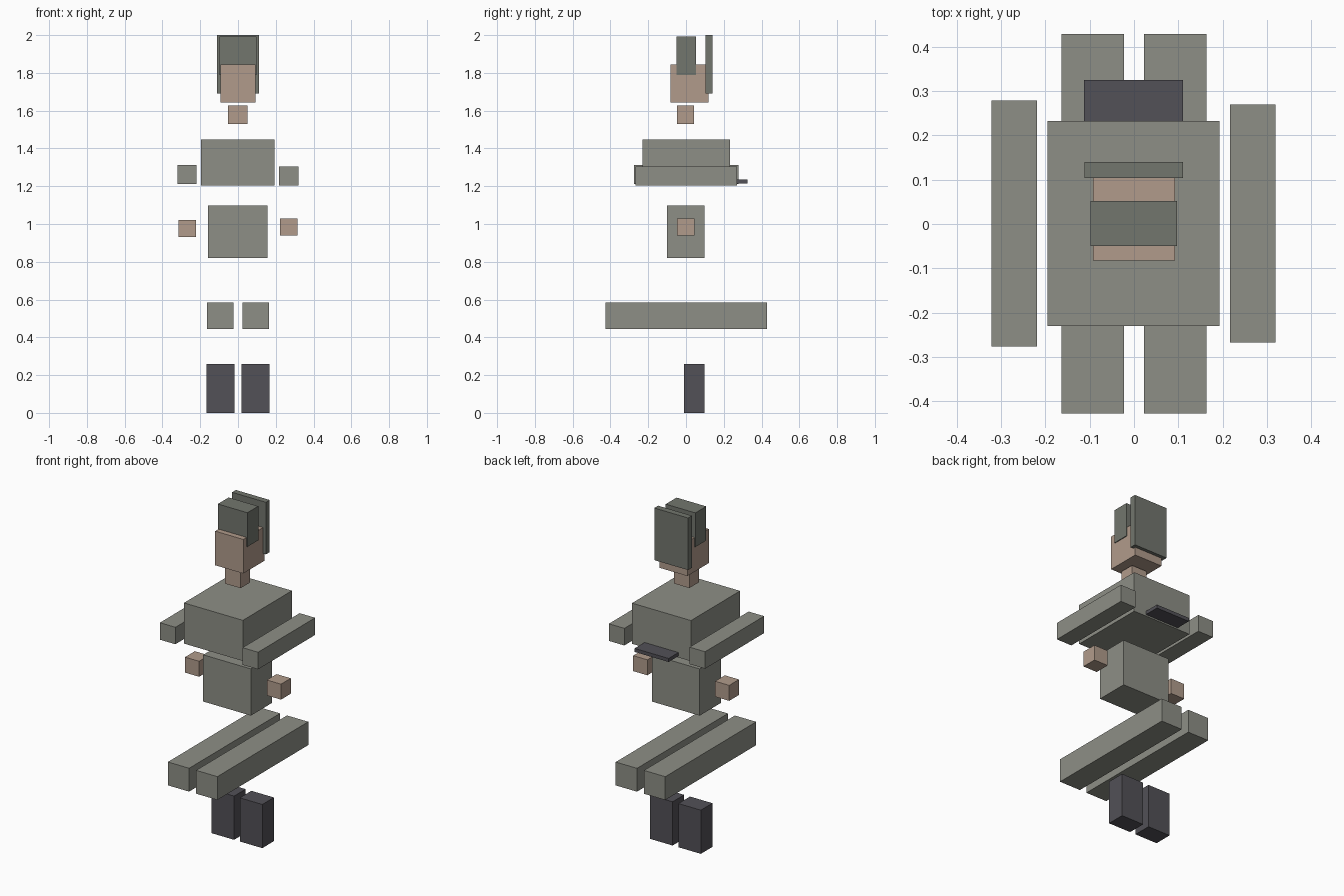
import bpy

if "Cube" in bpy.data.objects:
    bpy.data.objects.remove(bpy.data.objects["Cube"])


def material(name, rgb):
    m = bpy.data.materials.new(name)
    m.diffuse_color = (*rgb, 1)
    m.use_nodes = True
    m.node_tree.nodes["Principled BSDF"].inputs["Base Color"].default_value = m.diffuse_color
    return m


cloth = material("cloth", (0.27, 0.275, 0.24))
felt = material("felt", (0.17, 0.18, 0.155))
skin = material("skin", (0.44, 0.33, 0.26))
dark = material("dark_leather", (0.085, 0.082, 0.095))


def box(name, mat, x, y, z):
    """Axis-aligned box from (min, max) ranges."""
    ranges = (x, y, z)
    bpy.ops.mesh.primitive_cube_add(size=1, location=[(a + b) / 2 for a, b in ranges])
    ob = bpy.context.object
    ob.name = name
    ob.scale = [b - a for a, b in ranges]
    bpy.ops.object.transform_apply(location=False, rotation=False, scale=True)
    ob.data.materials.append(mat)
    return ob


# Boots and legs, mirrored across x = 0
for side, s in (("left", -1), ("right", 1)):
    box(side + "_boot", dark, sorted((s * 0.019, s * 0.167)), (-0.01, 0.099), (0, 0.26))
    box(side + "_leg", cloth, sorted((s * 0.023, s * 0.163)), (-0.427, 0.428), (0.445, 0.584))

# Hips and chest
box("hips", cloth, (-0.159, 0.155), (-0.10, 0.098), (0.82, 1.098))
box("chest", cloth, (-0.195, 0.193), (-0.23, 0.232), (1.205, 1.447))

# Belt plate behind the chest
box("belt", dark, (-0.113, 0.111), (0.225, 0.325), (1.214, 1.235))

# Arms and hands, slightly uneven in height
box("left_arm", cloth, (-0.321, -0.219), (-0.276, 0.279), (1.212, 1.313))
box("right_arm", cloth, (0.217, 0.319), (-0.267, 0.27), (1.203, 1.305))
box("left_hand", skin, (-0.316, -0.223), (-0.047, 0.045), (0.93, 1.022))
box("right_hand", skin, (0.223, 0.316), (-0.047, 0.045), (0.938, 1.03))

# Neck and head
box("neck", skin, (-0.052, 0.05), (-0.047, 0.043), (1.53, 1.627))
box("head", skin, (-0.093, 0.092), (-0.082, 0.12), (1.642, 1.845))

# Cap and its back panel
box("cap", felt, (-0.098, 0.097), (-0.05, 0.052), (1.79, 1.993))
box("cap_back_panel", felt, (-0.112, 0.111), (0.104, 0.14), (1.69, 2.0))
